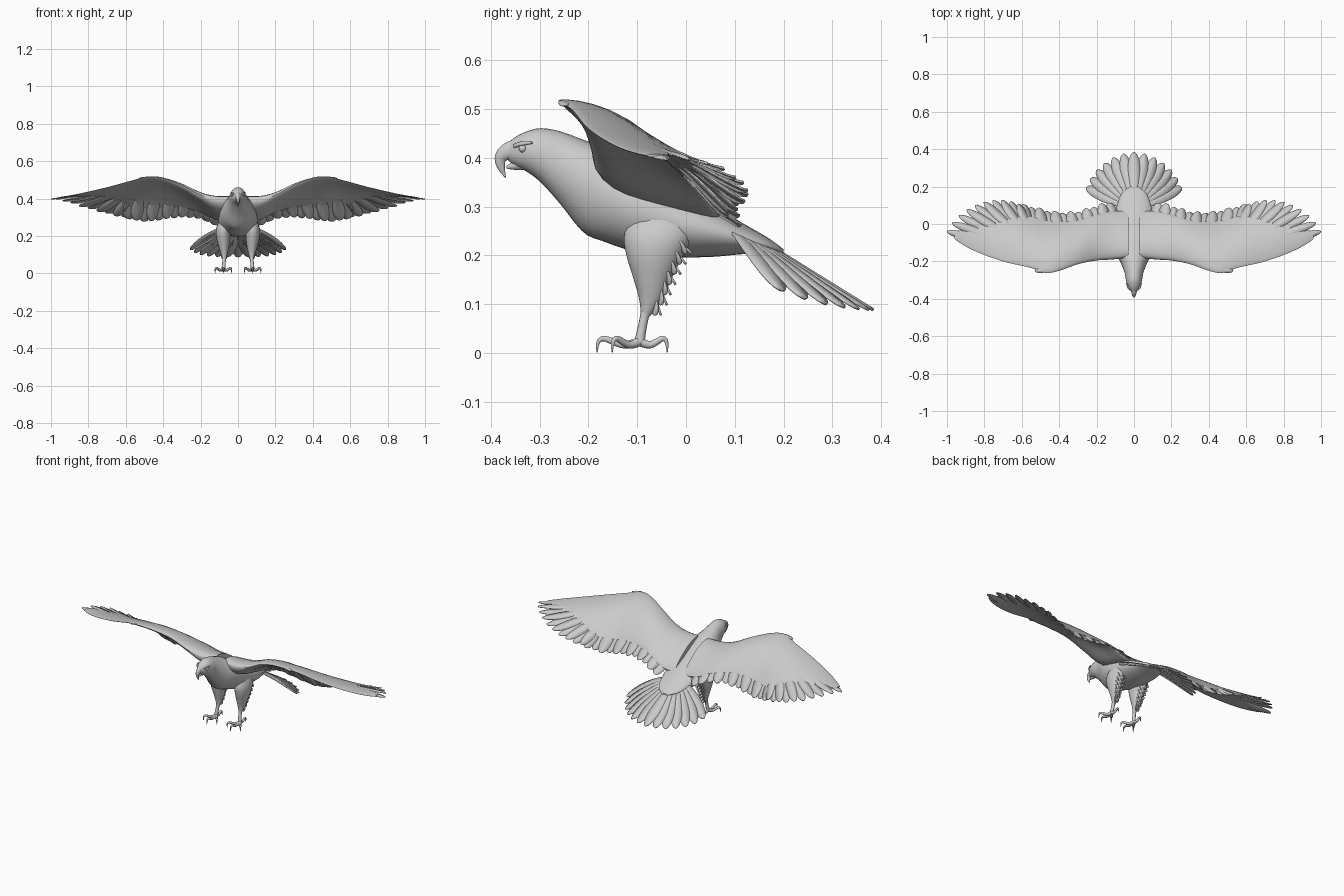
import bpy, bmesh
from math import sin, cos, pi, radians, sqrt
from mathutils import Vector

if "Cube" in bpy.data.objects:
    bpy.data.objects.remove(bpy.data.objects["Cube"])

plumage = bpy.data.materials.new("plumage_grey")
plumage.use_nodes = True
plumage.diffuse_color = (0.6, 0.6, 0.6, 1)
plumage.node_tree.nodes["Principled BSDF"].inputs["Base Color"].default_value = (0.6, 0.6, 0.6, 1)


def finish(obj, angle=50):
    obj.data.materials.append(plumage)
    bpy.ops.object.select_all(action="DESELECT")
    obj.select_set(True)
    bpy.context.view_layer.objects.active = obj
    if obj.type == "CURVE":
        bpy.ops.object.convert(target="MESH")
    bpy.ops.object.shade_smooth_by_angle(angle=radians(angle))
    return obj


def make(name, bm):
    bmesh.ops.recalc_face_normals(bm, faces=bm.faces)
    mesh = bpy.data.meshes.new(name)
    bm.to_mesh(mesh)
    bm.free()
    obj = bpy.data.objects.new(name, mesh)
    bpy.context.collection.objects.link(obj)
    return finish(obj)


def mirror(obj):
    mod = obj.modifiers.new("mirror", "MIRROR")
    mod.use_mirror_merge = False


def spline(rows, t):
    """Smooth interpolation of table rows keyed by their first column."""
    t = min(max(t, rows[0][0]), rows[-1][0])
    i = max(k for k in range(len(rows) - 1) if rows[k][0] <= t)
    a, b = rows[i], rows[i + 1]
    p, n = rows[max(i - 1, 0)], rows[min(i + 2, len(rows) - 1)]
    h = b[0] - a[0]
    s = (t - a[0]) / h
    out = []
    for c in range(1, len(a)):
        ma = (b[c] - p[c]) / (b[0] - p[0]) * h
        mb = (n[c] - a[c]) / (n[0] - a[0]) * h
        out.append((2*s**3 - 3*s*s + 1) * a[c] + (s**3 - 2*s*s + s) * ma
                   + (3*s*s - 2*s**3) * b[c] + (s**3 - s*s) * mb)
    return out


def loft(bm, rings):
    loops = [[bm.verts.new(p) for p in ring] for ring in rings]
    count = len(loops[0])
    for r, q in zip(loops, loops[1:]):
        for k in range(count):
            bm.faces.new((r[k], r[(k+1) % count], q[(k+1) % count], q[k]))
    bm.faces.new(loops[0])
    bm.faces.new(loops[-1])


def tube(name, points, radii, width=1.0):
    curve = bpy.data.curves.new(name, "CURVE")
    curve.dimensions = "3D"
    curve.bevel_depth = 1
    curve.bevel_resolution = 3
    curve.use_fill_caps = True
    s = curve.splines.new("NURBS")
    s.points.add(len(points) - 1)
    s.use_endpoint_u = True
    s.order_u = 3
    s.resolution_u = 5
    for pt, co, r in zip(s.points, points, radii):
        pt.co = (*co, 1)
        pt.radius = r
    obj = bpy.data.objects.new(name, curve)
    bpy.context.collection.objects.link(obj)
    obj.scale.x = width
    return finish(obj)


def blade(bm, base, tip, side, project=None, lift=0.0):
    """One feather vane with a raised shaft, laid on a surface if given."""
    base, tip, side = Vector(base), Vector(tip), Vector(side)
    rows, n = [], 10
    for i in range(n + 1):
        t = 1 - (1 - i / n) ** 1.5
        w = min(1, 0.5 + t) * sqrt(max(0.002, 1 - max(0, (t - 0.65) / 0.35) ** 2))
        row = []
        for k in (-1, 0, 1):
            p = base.lerp(tip, t) + side * (k * w / 2)
            if project:
                p.z = project(p.x, p.y) + lift - abs(k) * 0.003
            row.append(bm.verts.new(p))
        rows.append(row)
    for r, q in zip(rows, rows[1:]):
        for k in (0, 1):
            bm.faces.new((r[k], r[k+1], q[k+1], q[k]))


def feathers(name, bm, thick=0.003):
    obj = make(name, bm)
    mod = obj.modifiers.new("thickness", "SOLIDIFY")
    mod.thickness = thick
    mod.offset = 0
    return obj


# Body: y, bottom, top, half width
BODY = [(-0.368, .398, .428, .010), (-.35, .383, .443, .024), (-.33, .374, .453, .035),
        (-.30, .352, .461, .043), (-.26, .308, .455, .050), (-.21, .247, .437, .070),
        (-.17, .229, .422, .088), (-.10, .206, .385, .103), (-.03, .197, .345, .106),
        (.05, .197, .305, .103), (.12, .203, .264, .085), (.17, .205, .235, .060),
        (.20, .203, .213, .020)]
bm = bmesh.new()
rings = []
for i in range(49):
    y = BODY[0][0] + (BODY[-1][0] - BODY[0][0]) * i / 48
    lo, hi, w = spline(BODY, y)
    rings.append([(w * cos(a), y, (lo + hi) / 2 + (hi - lo) / 2 * sin(a))
                  for a in (2 * pi * k / 28 for k in range(28))])
loft(bm, rings)
make("body", bm)

# Hooked beak, eyes and brows
tube("upper_beak", [(0, -.345, .417), (0, -.365, .415), (0, -.383, .40), (0, -.378, .375), (0, -.370, .360)],
     [.024, .020, .013, .007, .001], 0.75)
tube("lower_beak", [(0, -.335, .388), (0, -.355, .383), (0, -.368, .381)], [.014, .009, .003])
bm = bmesh.new()
bmesh.ops.create_uvsphere(bm, u_segments=16, v_segments=10, radius=.008)
bmesh.ops.translate(bm, verts=bm.verts, vec=(.030, -.335, .419))
mirror(make("eyes", bm))
mirror(tube("brows", [(.022, -.352, .424), (.034, -.338, .431), (.040, -.315, .431)], [.004, .006, .002]))

# Wing: x, leading y, trailing y, leading z, trailing z, camber, thickness
WING = [(.03, -.18, .11, .395, .25, .020, .10), (.12, -.19, .11, .395, .265, .025, .09),
        (.20, -.195, .09, .42, .30, .030, .06), (.30, -.215, .06, .472, .31, .040, .045),
        (.40, -.25, .055, .508, .30, .050, .035), (.47, -.262, .065, .517, .29, .050, .03),
        (.55, -.235, .085, .50, .295, .045, .022), (.70, -.20, .11, .46, .33, .030, .014),
        (.85, -.145, .095, .425, .365, .015, .010), (.94, -.095, .055, .408, .388, .008, .007),
        (1.0, -.045, -.03, .40, .40, 0, .004)]


def wing_z(x, y):
    yl, yt, zl, zt, camber, _ = spline(WING, x)
    v = min(max((y - yl) / (yt - yl), 0), 1.15)
    return zl + (zt - zl) * v + camber * sin(pi * min(v, 1))


bm = bmesh.new()
rings = []
for i in range(41):
    x = .03 + .93 * i / 40
    yl, yt, _, _, _, th = spline(WING, x)
    cover = 0.86 if x < .6 else 0.86 - 0.5 * (x - .6) / .36
    ring = []
    for k in range(24):
        a = 2 * pi * k / 24
        v = (1 - cos(a)) / 2
        y = yl + (yt - yl) * v * cover
        half = th * sin(a) * (1 - 0.5 * v)
        ring.append((x, y, wing_z(x, y) + half * (0.45 if half > 0 else 0.75)))
    rings.append(ring)
loft(bm, rings)
mirror(make("wings", bm))

# Flight feathers fan out from the wrist, then run along the arm
bm = bmesh.new()
wrist = Vector((.5, -.17, 0))
for i in range(10):
    u = i / 9
    a = radians(14.6 + 52 * u)
    d = Vector((cos(a), sin(a), 0))
    reach = .517 - .215 * u ** 1.3
    blade(bm, wrist + d * reach * .35, wrist + d * reach,
          Vector((-d.y, d.x, 0)) * .046, wing_z, .003 * (i % 2) - .001)
mirror(feathers("primary_feathers", bm))

bm = bmesh.new()
for i in range(12):
    x = .13 + .042 * i
    yt = spline(WING, x)[1]
    blade(bm, (x - .03, yt - .14, 0), (x, yt + .004 + .008 * (i % 2), 0), (.062, 0, 0),
          wing_z, .003 * (i % 2) - .004)
blade(bm, (.40, -.235, 0), (.53, -.25, 0), (0, .032, 0), wing_z, .004)
mirror(feathers("secondary_feathers", bm))


# Tail fan, arched down to the sides
def tail_z(x, y):
    return .266 - .62 * (y - .1) - x * x


bm = bmesh.new()
for i in range(-6, 7):
    a = radians(11 * i)
    d = Vector((sin(a), cos(a), 0))
    root = Vector((0, .08, 0))
    reach = .304 - .004 * abs(i)
    blade(bm, root + d * .03, root + d * reach, Vector((d.y, -d.x, 0)) * .066,
          tail_z, -.002 * abs(i))
feathers("tail_feathers", bm, .004)

# Thighs: z, centre y, centre x, half depth, half width
THIGH = [(.075, -.083, .073, .009, .009), (.11, -.072, .074, .024, .019), (.15, -.069, .076, .038, .029),
         (.20, -.064, .079, .058, .038), (.24, -.057, .077, .070, .040), (.29, -.05, .068, .060, .030)]
bm = bmesh.new()
rings = []
for i in range(21):
    z = .075 + .215 * i / 20
    cy, cx, ry, rx = spline(THIGH, z)
    rings.append([(cx + rx * cos(2 * pi * k / 20), cy + ry * sin(2 * pi * k / 20), z) for k in range(20)])
loft(bm, rings)
mirror(make("thighs", bm))

# Ragged feathers down the back of each thigh
bm = bmesh.new()
for i in range(7):
    z = .225 - .021 * i
    cy, cx, ry, rx = spline(THIGH, z)
    for k in (-1, 0, 1):
        blade(bm, (cx + k * rx * .6, cy + ry * .5, z + .02),
              (cx + k * rx * .45, cy + ry + .004 - abs(k) * .012, z - .022), (.014, .012 * k, 0))
mirror(feathers("thigh_feathers", bm, .005))

# Shanks and clawed toes
ankle = Vector((.078, -.095, .024))
mirror(tube("shanks", [(.073, -.078, .105), (.074, -.088, .065), ankle], [.012, .007, .011]))
for name, turn, reach in (("inner_toes", -38, .072), ("middle_toes", 0, .088),
                          ("outer_toes", 38, .072), ("hind_toes", 180, .057)):
    a = radians(turn)
    d = Vector((sin(a), -cos(a), 0)) * reach
    path = [ankle + d * s + Vector((0, 0, h)) for s, h in
            ((0, 0), (.3, -.010), (.6, -.002), (.85, .008), (1.0, -.002), (.99, -.023))]
    mirror(tube(name, path, [.010, .008, .007, .006, .004, .001]))
